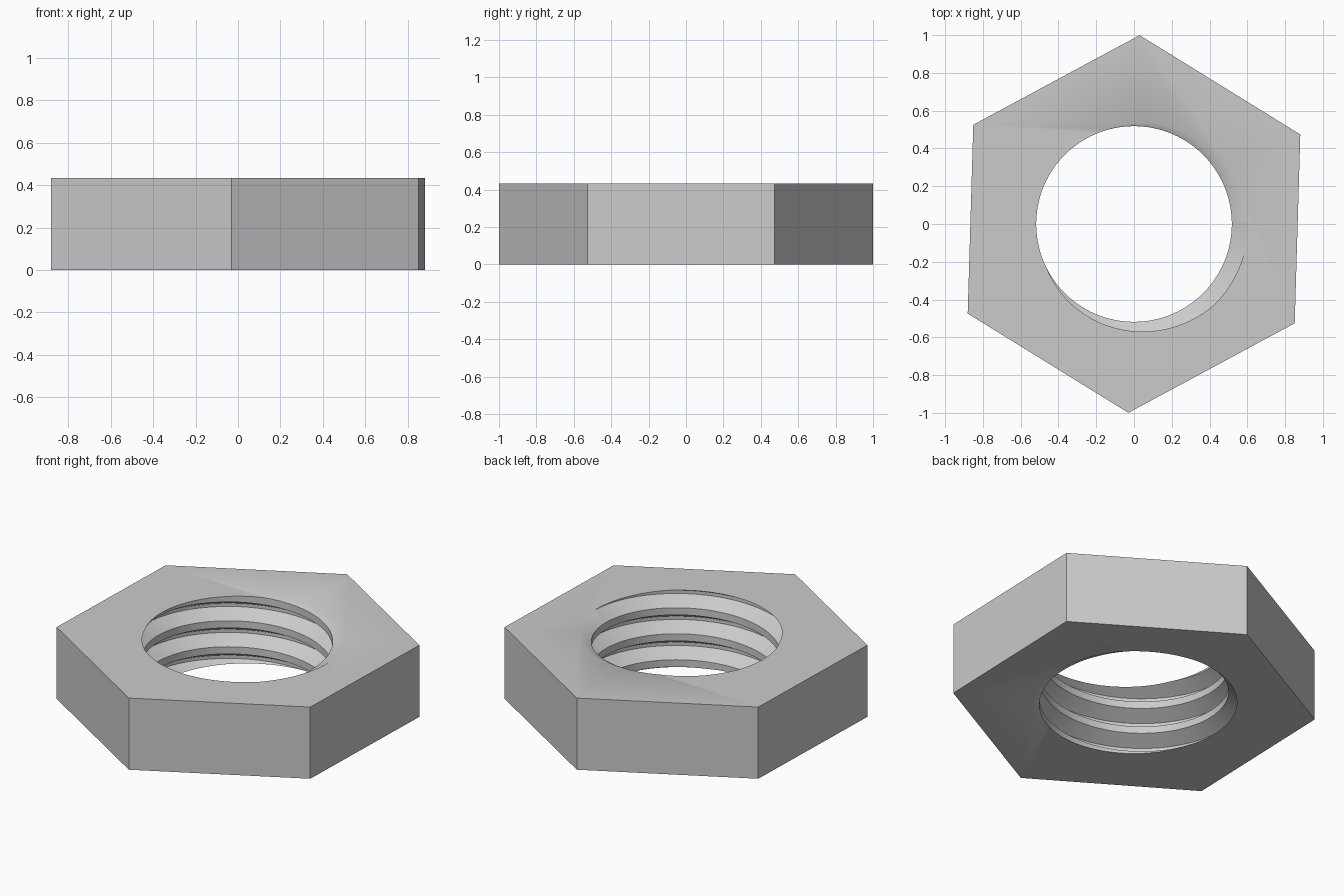
import bpy, bmesh, math

if "Cube" in bpy.data.objects:
    bpy.data.objects.remove(bpy.data.objects["Cube"], do_unlink=True)

HEIGHT = 0.433
PITCH = 0.157
MINOR, MAJOR = 0.518, 0.603
SEGMENTS, TURNS = 96, 6

steel = bpy.data.materials.new("grey_steel")
steel.use_nodes = True
steel.diffuse_color = (0.6, 0.6, 0.6, 1)
steel.node_tree.nodes["Principled BSDF"].inputs["Base Color"].default_value = (0.6, 0.6, 0.6, 1)


def make_object(name, bm):
    bmesh.ops.recalc_face_normals(bm, faces=bm.faces[:])
    mesh = bpy.data.meshes.new(name)
    bm.to_mesh(mesh)
    bm.free()
    mesh.materials.append(steel)
    obj = bpy.data.objects.new(name, mesh)
    bpy.context.collection.objects.link(obj)
    return obj


# Hexagonal body
bm = bmesh.new()
corners = [math.radians(88.3 + 60 * i) for i in range(6)]
base = bm.faces.new([bm.verts.new((math.cos(a), math.sin(a), 0)) for a in corners])
top = bmesh.ops.extrude_face_region(bm, geom=[base])["geom"]
bmesh.ops.translate(bm, vec=(0, 0, HEIGHT),
                    verts=[v for v in top if isinstance(v, bmesh.types.BMVert)])
nut = make_object("hex_nut", bm)

# Screw-shaped cutter: flat crest, sloped flanks and narrow flat root
bm = bmesh.new()
profile = [(MINOR, 0), (MINOR, 0.043), (MAJOR, 0.09), (MAJOR, 0.11)]
start = HEIGHT - PITCH * (207 / 360 + 4)
rows = []
for k in range(SEGMENTS * (TURNS + 1) + 1):
    a = 2 * math.pi * k / SEGMENTS
    z = start + PITCH * k / SEGMENTS
    rows.append([bm.verts.new((r * math.cos(a), r * math.sin(a), z + dz)) for r, dz in profile])
for k in range(SEGMENTS * TURNS):
    here = rows[k] + [rows[k + SEGMENTS][0]]
    ahead = rows[k + 1] + [rows[k + 1 + SEGMENTS][0]]
    for j in range(4):
        bm.faces.new((here[j], ahead[j], ahead[j + 1], here[j + 1]))
bmesh.ops.delete(bm, geom=[v for v in bm.verts if not v.link_faces], context="VERTS")

# Close both cutter ends with cones well outside the body
tips = {z: bm.verts.new((0, 0, z)) for z in (-0.6, 1.2)}
for e in [e for e in bm.edges if e.is_boundary]:
    low = e.verts[0].co.z < HEIGHT / 2
    bm.faces.new((e.verts[0], e.verts[1], tips[-0.6 if low else 1.2]))
cutter = make_object("thread_cutter", bm)
cutter.hide_render = True

# Cut the threaded hole
cut = nut.modifiers.new("threaded_hole", "BOOLEAN")
cut.operation = "DIFFERENCE"
cut.solver = "EXACT"
cut.object = cutter
bpy.ops.object.select_all(action="DESELECT")
nut.select_set(True)
bpy.context.view_layer.objects.active = nut
bpy.ops.object.modifier_apply(modifier=cut.name)
bpy.data.objects.remove(cutter, do_unlink=True)
bpy.ops.object.shade_smooth_by_angle(angle=math.radians(30))
